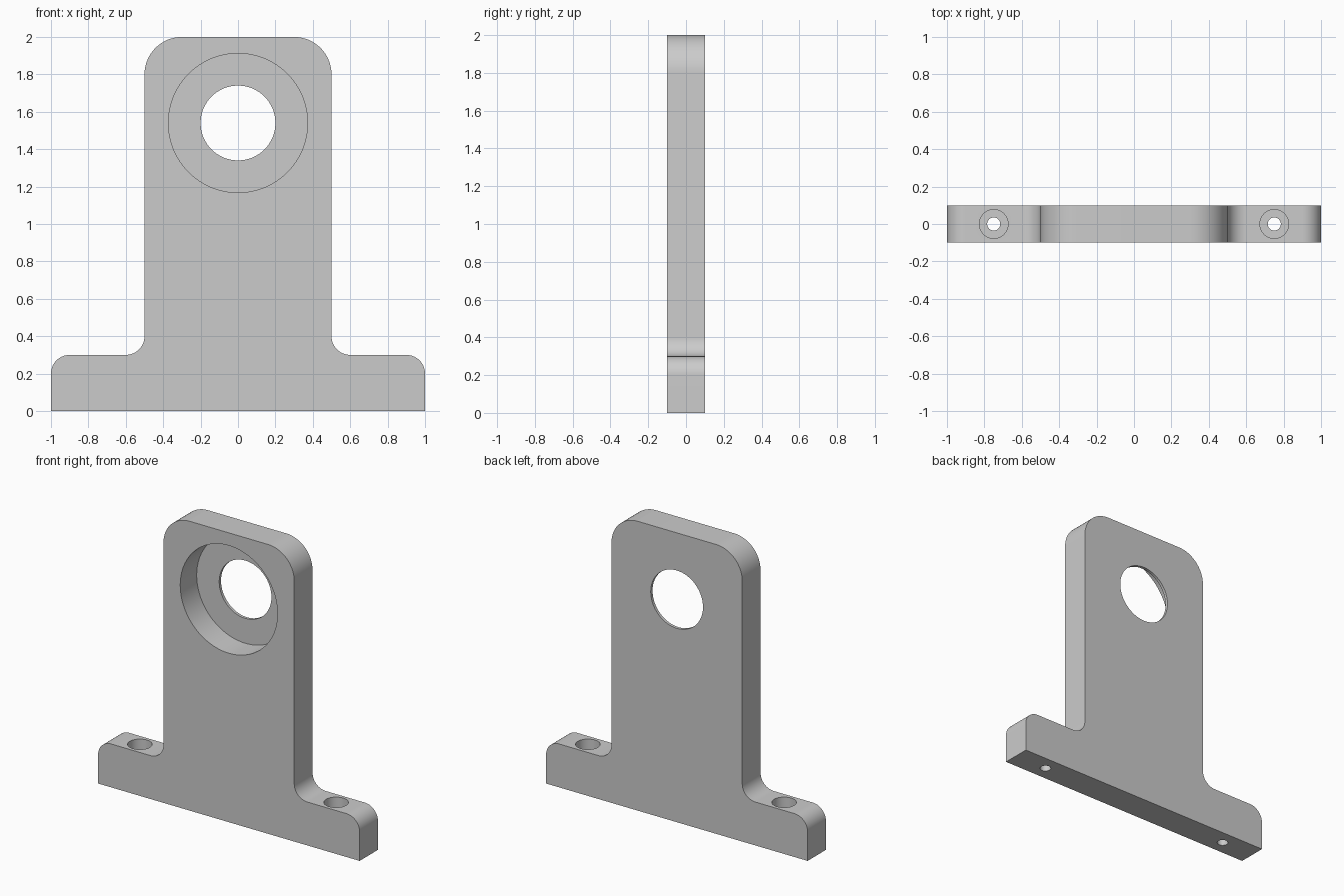
import bpy, bmesh
from math import sin, cos, pi, radians
from mathutils import Matrix

if "Cube" in bpy.data.objects:
    bpy.data.objects.remove(bpy.data.objects["Cube"])

HALF = 0.1  # half thickness of the plate


def arc(cx, cz, r, a0, a1, n=16):
    """Points on an arc, angles in degrees."""
    return [(cx + r * cos(radians(a0 + (a1 - a0) * i / n)),
             cz + r * sin(radians(a0 + (a1 - a0) * i / n))) for i in range(n + 1)]


# Inverted T outline: right half, then mirrored
right = [(1, 0)]
right += arc(0.9, 0.2, 0.1, 0, 90)       # foot corner
right += arc(0.6, 0.4, 0.1, 270, 180)    # fillet into upright
right += arc(0.3, 1.8, 0.2, 0, 90)       # top corner
outline = right + [(-x, z) for x, z in reversed(right)]

bm = bmesh.new()
face = bm.faces.new([bm.verts.new((x, -HALF, z)) for x, z in outline])
ext = bmesh.ops.extrude_face_region(bm, geom=[face])
moved = [g for g in ext["geom"] if isinstance(g, bmesh.types.BMVert)]
bmesh.ops.translate(bm, verts=moved, vec=(0, 2 * HALF, 0))
bmesh.ops.recalc_face_normals(bm, faces=bm.faces)
mesh = bpy.data.meshes.new("bearing_bracket")
bm.to_mesh(mesh)
bm.free()
bracket = bpy.data.objects.new("bearing_bracket", mesh)
bpy.context.collection.objects.link(bracket)
bpy.context.view_layer.objects.active = bracket
bracket.select_set(True)


def drill(center, radius, depth, along_y=False, sides=64):
    """Cut a round hole centred on the given point."""
    b = bmesh.new()
    bmesh.ops.create_cone(b, cap_ends=True, segments=sides, radius1=radius,
                          radius2=radius, depth=depth)
    rot = Matrix.Rotation(pi / 2, 4, 'X') if along_y else Matrix()
    b.transform(Matrix.Translation(center) @ rot)
    m = bpy.data.meshes.new("hole_cutter")
    b.to_mesh(m)
    b.free()
    cutter = bpy.data.objects.new("hole_cutter", m)
    cutter.hide_render = True
    bpy.context.collection.objects.link(cutter)
    mod = bracket.modifiers.new("hole", 'BOOLEAN')
    mod.operation = 'DIFFERENCE'
    mod.solver = 'EXACT'
    mod.object = cutter
    bpy.ops.object.modifier_apply(modifier=mod.name)
    bpy.data.objects.remove(cutter)


# Bearing seat in the front (0.18 deep) and shaft hole
drill((0, -HALF, 1.54), 0.372, 0.36, along_y=True, sides=96)
drill((0, 0, 1.54), 0.2, 1, along_y=True)

# Counterbored screw holes in the feet
for side in (-1, 1):
    drill((side * 0.75, 0, 0.3), 0.077, 0.4, sides=48)
    drill((side * 0.75, 0, 0.15), 0.035, 0.8, sides=32)

bpy.ops.object.shade_smooth_by_angle(angle=radians(30))
